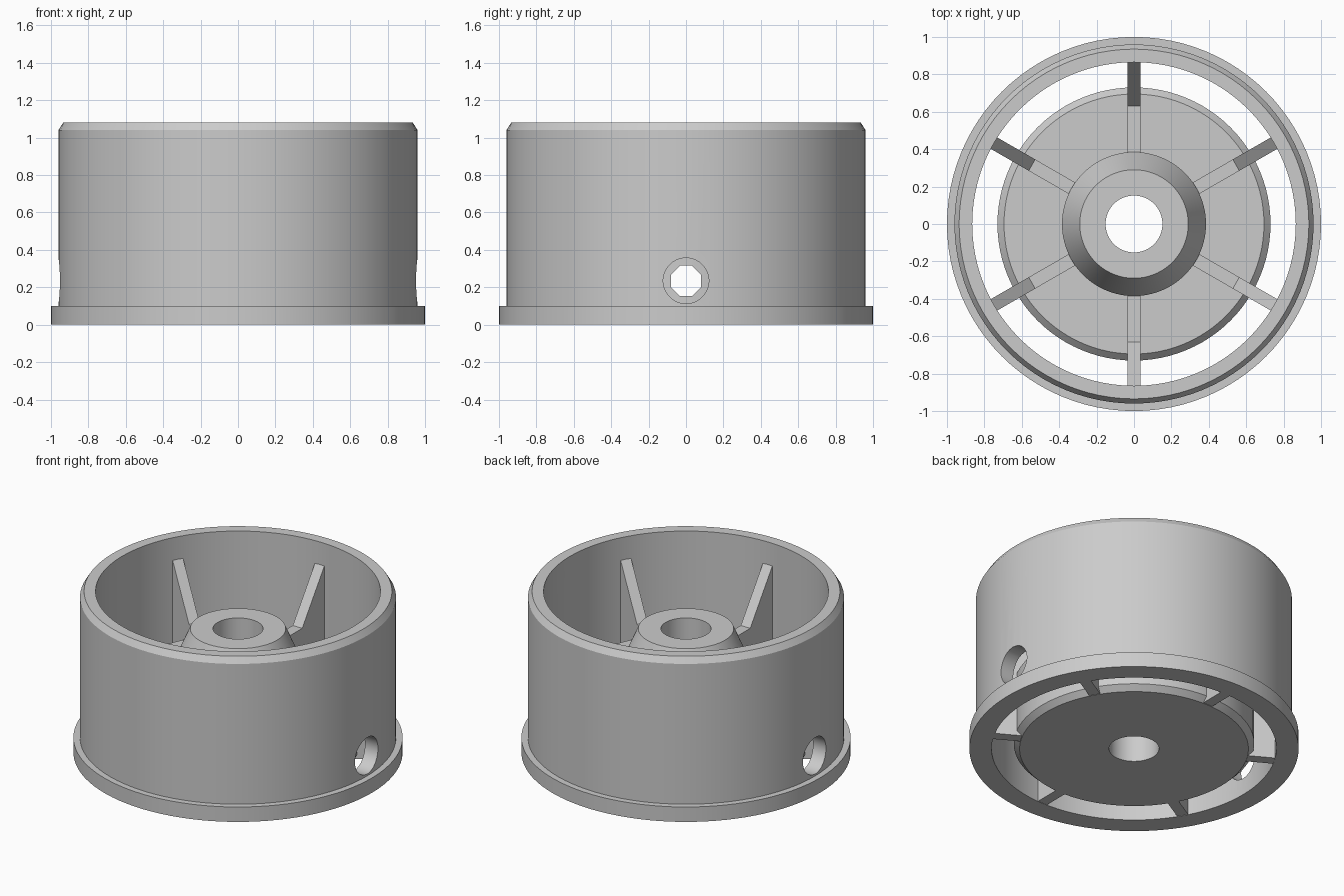
import bpy, bmesh, math
from mathutils import Matrix

cube = bpy.data.objects.get("Cube")
if cube:
    bpy.data.objects.remove(cube, do_unlink=True)

grey = bpy.data.materials.new("light_grey")
grey.use_nodes = True
GREY = (0.6, 0.6, 0.6, 1)
grey.diffuse_color = GREY
grey.node_tree.nodes["Principled BSDF"].inputs["Base Color"].default_value = GREY


def add_object(name, bm):
    bmesh.ops.recalc_face_normals(bm, faces=bm.faces)
    mesh = bpy.data.meshes.new(name)
    bm.to_mesh(mesh)
    bm.free()
    mesh.materials.append(grey)
    obj = bpy.data.objects.new(name, mesh)
    bpy.context.collection.objects.link(obj)
    return obj


def activate(obj):
    bpy.ops.object.select_all(action='DESELECT')
    obj.select_set(True)
    bpy.context.view_layer.objects.active = obj


def lathe(name, profile, steps=96):
    """Turn a closed (radius, height) profile about the z axis."""
    bm = bmesh.new()
    verts = [bm.verts.new((r, 0, z)) for r, z in profile]
    edges = [bm.edges.new((a, b)) for a, b in zip(verts, verts[1:] + verts[:1])]
    bmesh.ops.spin(bm, geom=verts + edges, cent=(0, 0, 0), axis=(0, 0, 1),
                   angle=math.tau, steps=steps, use_merge=True)
    bmesh.ops.remove_doubles(bm, verts=bm.verts, dist=1e-5)
    return add_object(name, bm)


def drill(obj, radius, sides):
    """Cut a crosswise hole along x."""
    bm = bmesh.new()
    turn = Matrix.Rotation(math.pi / 2, 4, 'Y') @ Matrix.Rotation(math.pi / sides, 4, 'Z')
    bmesh.ops.create_cone(bm, cap_ends=True, segments=sides, radius1=radius, radius2=radius,
                          depth=3, matrix=Matrix.Translation((0, 0, HOLE_Z)) @ turn)
    cutter = add_object("hole_cutter", bm)
    cutter.hide_render = True
    mod = obj.modifiers.new("hole", 'BOOLEAN')
    mod.operation = 'DIFFERENCE'
    mod.solver = 'EXACT'
    mod.object = cutter
    activate(obj)
    bpy.ops.object.modifier_apply(modifier=mod.name)
    bpy.data.objects.remove(cutter, do_unlink=True)


def smooth(obj):
    activate(obj)
    bpy.ops.object.shade_smooth_by_angle(angle=math.radians(20))


HOLE_Z = 0.235

# Outer barrel with bottom flange and chamfered top lip
rim = lathe("rim", [(0.865, 0), (1.0, 0), (1.0, 0.1), (0.96, 0.1),
                    (0.96, 1.04), (0.935, 1.08), (0.865, 1.08)])
drill(rim, 0.122, 48)
smooth(rim)

# Chamfered disc with conical boss and centre bore
hub = lathe("hub", [(0.152, 0), (0.695, 0), (0.73, 0.035), (0.73, 0.435), (0.695, 0.47),
                    (0.385, 0.47), (0.385, 0.61), (0.29, 0.83), (0.152, 0.83)])
drill(hub, 0.087, 8)
smooth(hub)

# Six ribs joining hub to barrel, rising towards the wall
RIB_WIDTH = 0.07
RIB_PROFILE = [(0.36, 0.002), (0.88, 0.002), (0.88, 0.95), (0.63, 0.6), (0.36, 0.6)]
for i in range(6):
    bm = bmesh.new()
    face = bm.faces.new([bm.verts.new((r, -RIB_WIDTH / 2, z)) for r, z in RIB_PROFILE])
    side = bmesh.ops.extrude_face_region(bm, geom=[face])["geom"]
    bmesh.ops.translate(bm, vec=(0, RIB_WIDTH, 0),
                        verts=[v for v in side if isinstance(v, bmesh.types.BMVert)])
    bmesh.ops.rotate(bm, verts=bm.verts, cent=(0, 0, 0),
                     matrix=Matrix.Rotation(math.radians(30 + 60 * i), 3, 'Z'))
    add_object(f"rib_{i + 1}", bm)
